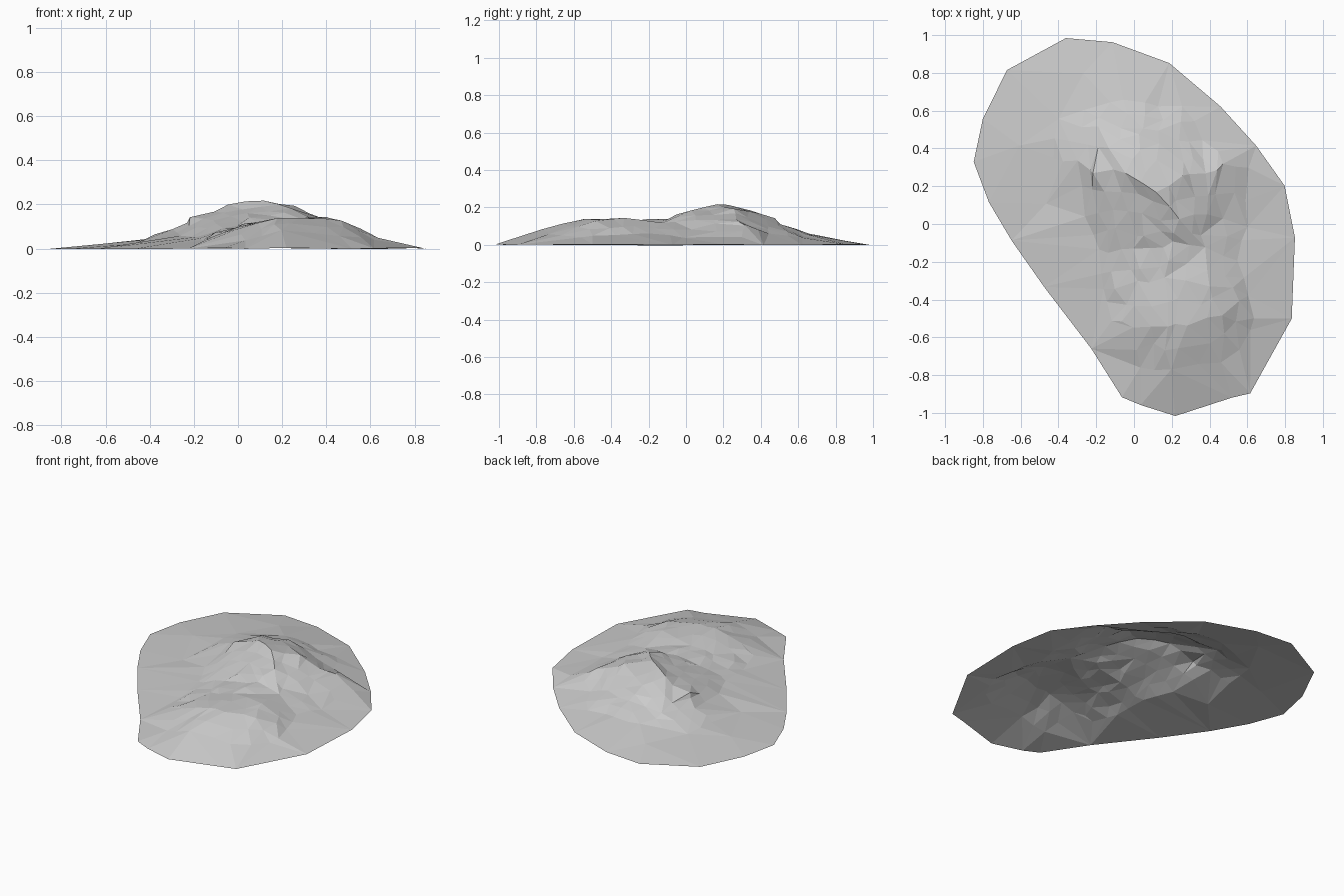
import bpy
import bmesh
import random
from mathutils import Vector
from mathutils.geometry import delaunay_2d_cdt

random.seed(4)
old_cube = bpy.data.objects.get("Cube")
if old_cube:
    bpy.data.objects.remove(old_cube, do_unlink=True)

# Ground outline, in hundredths of a unit
outline = [
    (-35, 100), (-10, 98), (17, 84), (47, 62), (66, 43), (78, 19), (84, -6),
    (83, -51), (60, -88), (51, -92), (22, -100), (2, -96), (-8, -92),
    (-24, -66), (-48, -33), (-64, -10), (-75, 11), (-85, 33), (-82, 57), (-66, 81),
]

# Main ridge with its summit, and the spur running to the back
main_ridge = [
    (-42, 34, 4), (-30, 32, 9), (-20, 28, 14), (-5, 28, 20), (13, 17, 22),
    (25, 24, 19), (37, 25, 14), (48, 30, 10), (61, 28, 4),
    (2, 40, 17), (5, 52, 11), (4, 65, 6),
]

# Lower front ridge and its shoulders
front_ridge = [
    (-10, -50, 5), (0, -54, 9), (16, -54, 14), (30, -52, 14), (46, -47, 13),
    (40, -32, 14), (62, -38, 5), (62, -58, 4), (47, -73, 6),
    (20, -76, 8), (2, -76, 4),
]

# Saddle and gullies between the two ridges
saddle = [
    (-25, 5, 6), (-10, 6, 13), (6, 4, 16), (22, 3, 18), (38, 4, 13), (60, 0, 4),
    (-20, -15, 5), (-6, -14, 9), (8, -14, 12), (20, -10, 14), (36, -14, 12),
    (0, -32, 10), (18, -30, 13), (-18, -35, 4), (56, -20, 6),
]

# Gentle lower slopes
foothills = [
    (-20, 50, 10), (-38, 54, 4), (-14, 66, 6), (-28, 78, 3), (-48, 12, 2),
    (-60, 40, 2), (24, 44, 10), (38, 44, 6), (24, 62, 4),
]


def make_material(name, value):
    mat = bpy.data.materials.new(name)
    mat.use_nodes = True
    colour = (value, value, value, 1)
    mat.diffuse_color = colour
    mat.node_tree.nodes["Principled BSDF"].inputs["Base Color"].default_value = colour
    return mat


def build_hill():
    # Triangulate the control points inside the outline
    points = [(x, y, 0) for x, y in outline]
    points += main_ridge + front_ridge + saddle + foothills
    flat = [Vector((x, y)) / 100 for x, y, z in points]
    rim = list(range(len(outline)))
    verts, edges, faces, origin, _, _ = delaunay_2d_cdt(flat, [], [rim], 1, 1e-5)

    bm = bmesh.new()
    made = [bm.verts.new((v.x, v.y, points[src[0]][2] / 100))
            for v, src in zip(verts, origin)]
    for face in faces:
        bm.faces.new([made[i] for i in face])

    # Break the upper slopes into smaller irregular facets
    coarse = set(bm.verts)
    upper = [e for e in bm.edges if min(v.co.z for v in e.verts) > 0.035]
    bmesh.ops.subdivide_edges(bm, edges=upper, cuts=1, use_grid_fill=True)
    for v in bm.verts:
        if v not in coarse:
            v.co.x += random.uniform(-0.02, 0.02)
            v.co.y += random.uniform(-0.02, 0.02)
            v.co.z += random.uniform(-0.003, 0.004)
    bmesh.ops.triangulate(bm, faces=bm.faces[:])
    bmesh.ops.recalc_face_normals(bm, faces=bm.faces[:])
    if sum(f.normal.z for f in bm.faces) < 0:
        bmesh.ops.reverse_faces(bm, faces=bm.faces[:])

    mesh = bpy.data.meshes.new("hill")
    bm.to_mesh(mesh)
    bm.free()
    mesh.materials.append(make_material("stone grey", 0.6))
    hill = bpy.data.objects.new("hill", mesh)
    bpy.context.collection.objects.link(hill)
    return hill


build_hill()
